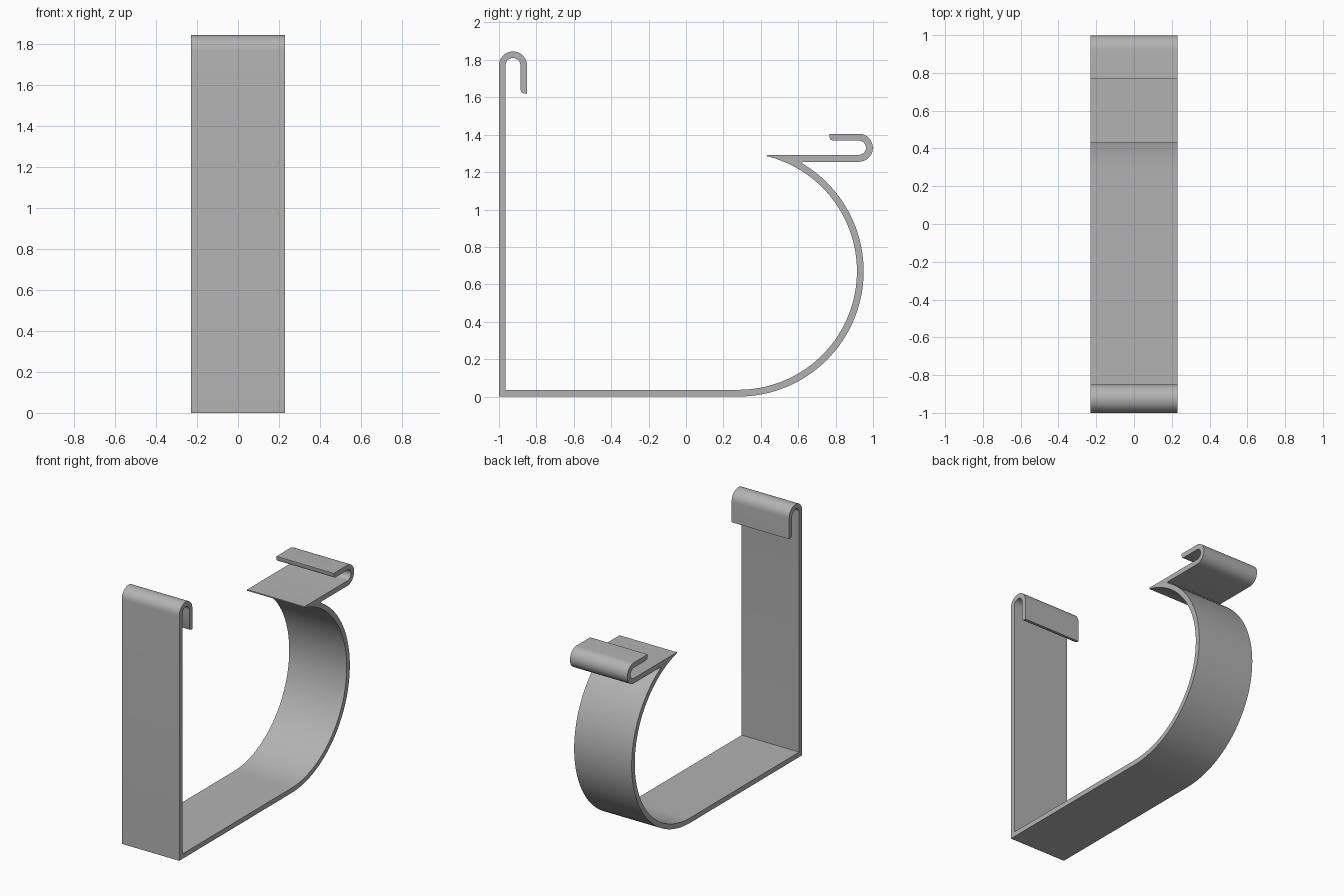
import bpy, bmesh
from math import cos, sin, radians

cube = bpy.data.objects.get("Cube")
if cube:
    bpy.data.objects.remove(cube, do_unlink=True)

HALF_WIDTH = 0.23
BOWL = (0.28, 0.67)       # centre of the big curve
CURL = (0.924, 1.33)      # centre of the front lip curl
HOOK = (-0.925, 1.77)     # centre of the wall hook


def arc(centre, radius, start, end, steps):
    """Points along an arc in the side plane, angles in degrees."""
    angles = [radians(start + (end - start) * i / steps) for i in range(steps + 1)]
    return [(centre[0] + radius * cos(a), centre[1] + radius * sin(a)) for a in angles]


# Side outline of the bent strip
outline = [(-1, 0)]
outline += arc(BOWL, 0.67, -90, 58.5, 48)                  # outside of the bowl
outline += [(0.616, 1.247), (0.625, 1.255)]                # notch below the shelf
outline += arc(CURL, 0.075, -90, 90, 20)                   # outside of the lip
outline += [(0.767, 1.405), (0.767, 1.386), (0.773, 1.373), (0.787, 1.368)]
outline += arc(CURL, 0.038, 90, -90, 20)                   # inside of the lip
outline += [(0.432, 1.292), (0.432, 1.284)]                # thin shelf edge
outline += arc(BOWL, 0.634, 75, -90, 48)                   # inside of the bowl
outline += [(-0.965, 0.036)]                               # inner corner
outline += arc(HOOK, 0.04, 180, 0, 20)                     # inside of the hook
outline += [(-0.885, 1.64), (-0.879, 1.626), (-0.866, 1.62), (-0.85, 1.62)]
outline += arc(HOOK, 0.075, 0, 180, 20)                    # outside of the hook

# Extrude the outline across the width
bm = bmesh.new()
side = bm.faces.new([bm.verts.new((-HALF_WIDTH, y, z)) for y, z in outline])
grown = bmesh.ops.extrude_face_region(bm, geom=[side], use_keep_orig=True)
moved = [v for v in grown["geom"] if isinstance(v, bmesh.types.BMVert)]
bmesh.ops.translate(bm, verts=moved, vec=(2 * HALF_WIDTH, 0, 0))
bmesh.ops.recalc_face_normals(bm, faces=bm.faces)
mesh = bpy.data.meshes.new("gutter_bracket")
bm.to_mesh(mesh)
bm.free()
bracket = bpy.data.objects.new("gutter_bracket", mesh)
bpy.context.collection.objects.link(bracket)

# Plain grey metal
grey = bpy.data.materials.new("grey_metal")
grey.use_nodes = True
colour = (0.45, 0.45, 0.45, 1)
grey.diffuse_color = colour
grey.node_tree.nodes["Principled BSDF"].inputs["Base Color"].default_value = colour
mesh.materials.append(grey)

# Smooth bends with crisp edges
bpy.ops.object.select_all(action="DESELECT")
bracket.select_set(True)
bpy.context.view_layer.objects.active = bracket
bpy.ops.object.shade_smooth_by_angle(angle=radians(25))
